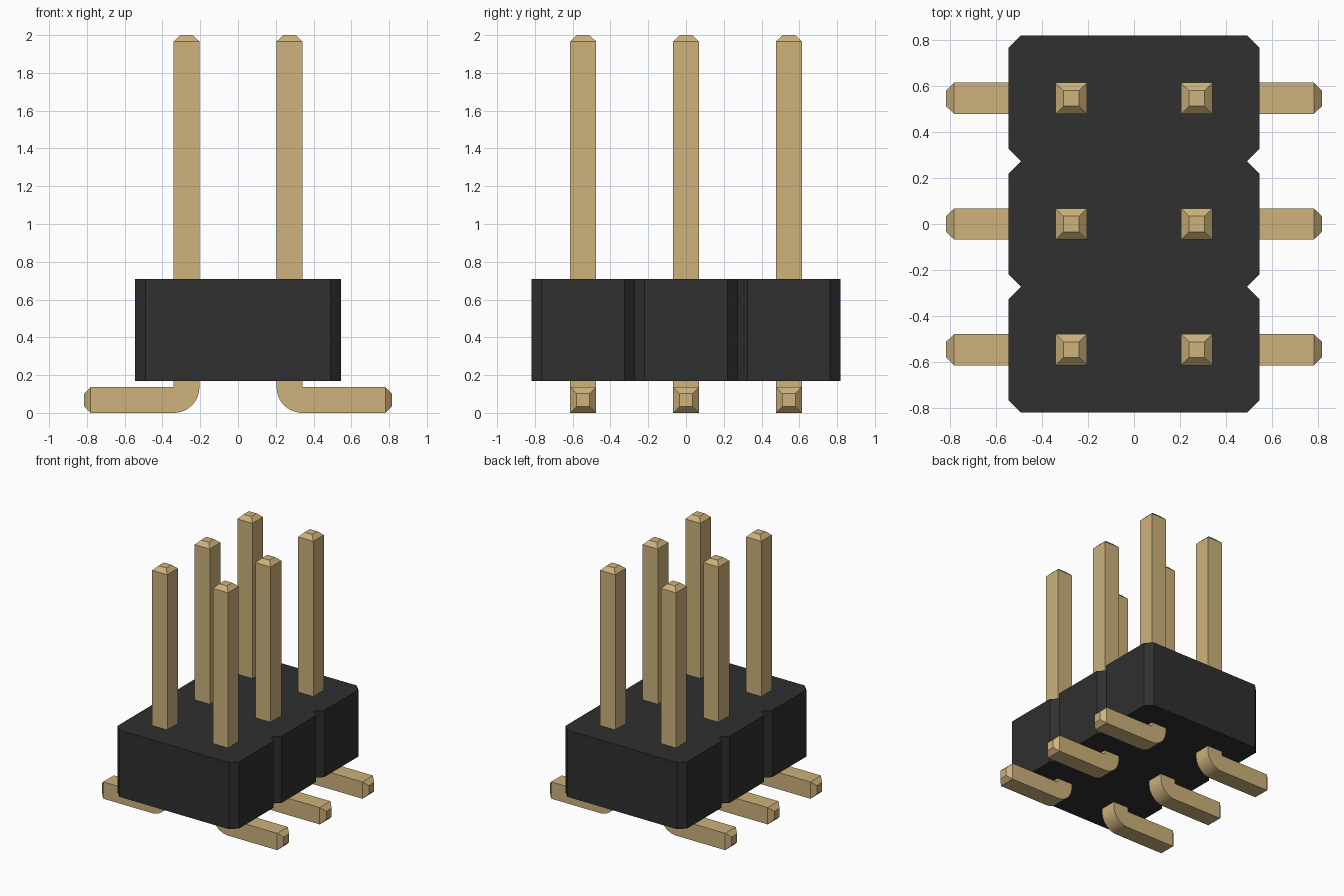
import bpy, bmesh, math

cube = bpy.data.objects.get("Cube")
if cube:
    bpy.data.objects.remove(cube, do_unlink=True)

PITCH = 0.545        # pin spacing
PIN = 0.136          # pin thickness
CHAMFER = 0.054      # housing corner cut
BODY_Z0, BODY_Z1 = 0.17, 0.71


def material(name, rgb, rough):
    m = bpy.data.materials.new(name)
    m.use_nodes = True
    m.diffuse_color = (*rgb, 1)
    bsdf = m.node_tree.nodes["Principled BSDF"]
    bsdf.inputs["Base Color"].default_value = (*rgb, 1)
    bsdf.inputs["Roughness"].default_value = rough
    return m


gold = material("gold", (0.61, 0.444, 0.20), 0.5)
black = material("black plastic", (0.029, 0.029, 0.029), 0.6)


def finish(bm, name, mat):
    bmesh.ops.remove_doubles(bm, verts=bm.verts, dist=1e-5)
    bmesh.ops.recalc_face_normals(bm, faces=bm.faces)
    me = bpy.data.meshes.new(name)
    bm.to_mesh(me)
    bm.free()
    me.materials.append(mat)
    me.shade_smooth()
    me.set_sharp_from_angle(angle=math.radians(30))
    ob = bpy.data.objects.new(name, me)
    bpy.context.collection.objects.link(ob)
    return ob


# Housing: three chamfered cells in a row, extruded upwards
side = []
for row in (-1, 0, 1):
    y, h = row * PITCH, PITCH / 2
    side += [(PITCH - CHAMFER, y - h), (PITCH, y - h + CHAMFER),
             (PITCH, y + h - CHAMFER), (PITCH - CHAMFER, y + h)]
outline = side + [(-x, -y) for x, y in side]
outline = [p for i, p in enumerate(outline) if math.dist(p, outline[i - 1]) > 1e-4]
bm = bmesh.new()
base = bm.faces.new([bm.verts.new((x, y, BODY_Z0)) for x, y in outline])
top = bmesh.ops.extrude_face_region(bm, geom=[base], use_keep_orig=True)
bmesh.ops.translate(bm, vec=(0, 0, BODY_Z1 - BODY_Z0),
                    verts=[v for v in top["geom"] if isinstance(v, bmesh.types.BMVert)])
finish(bm, "housing", black)


def pin_sections():
    """Sections from foot tip to pin tip: (outer xz, inner xz, half width)."""
    c = PITCH / 2
    h, tip = PIN / 2, PIN / 4
    bend = (c + h, PIN)
    out = [((0.815, h - tip), (0.815, h + tip), tip),
           ((0.78, 0), (0.78, PIN), h)]
    steps = 12
    for i in range(steps + 1):
        a = math.radians(270 - 90 * i / steps)
        out.append(((bend[0] + PIN * math.cos(a), bend[1] + PIN * math.sin(a)), bend, h))
    out += [((c - h, 1.967), (c + h, 1.967), h),
            ((c - tip, 2.0), (c + tip, 2.0), tip)]
    return out


def make_pin(name, sx, y):
    bm = bmesh.new()
    rings = []
    for (ox, oz), (ix, iz), w in pin_sections():
        rings.append([bm.verts.new((sx * x, y + dy, z)) for x, dy, z in
                      ((ox, -w, oz), (ox, w, oz), (ix, w, iz), (ix, -w, iz))])
    for a, b in zip(rings, rings[1:]):
        for k in range(4):
            n = (k + 1) % 4
            # the inner corner is a pivot in the bend, so skip its empty faces
            if k == 2 and (a[2].co - b[2].co).length < 1e-6:
                continue
            bm.faces.new((a[k], a[n], b[n], b[k]))
    bm.faces.new(rings[0])
    bm.faces.new(rings[-1])
    finish(bm, name, gold)


# Bent pins in two mirrored columns
for sx, label in ((1, "left"), (-1, "right")):
    for row, place in ((-1, "front"), (0, "middle"), (1, "back")):
        make_pin(f"pin_{place}_{label}", sx, row * PITCH)
